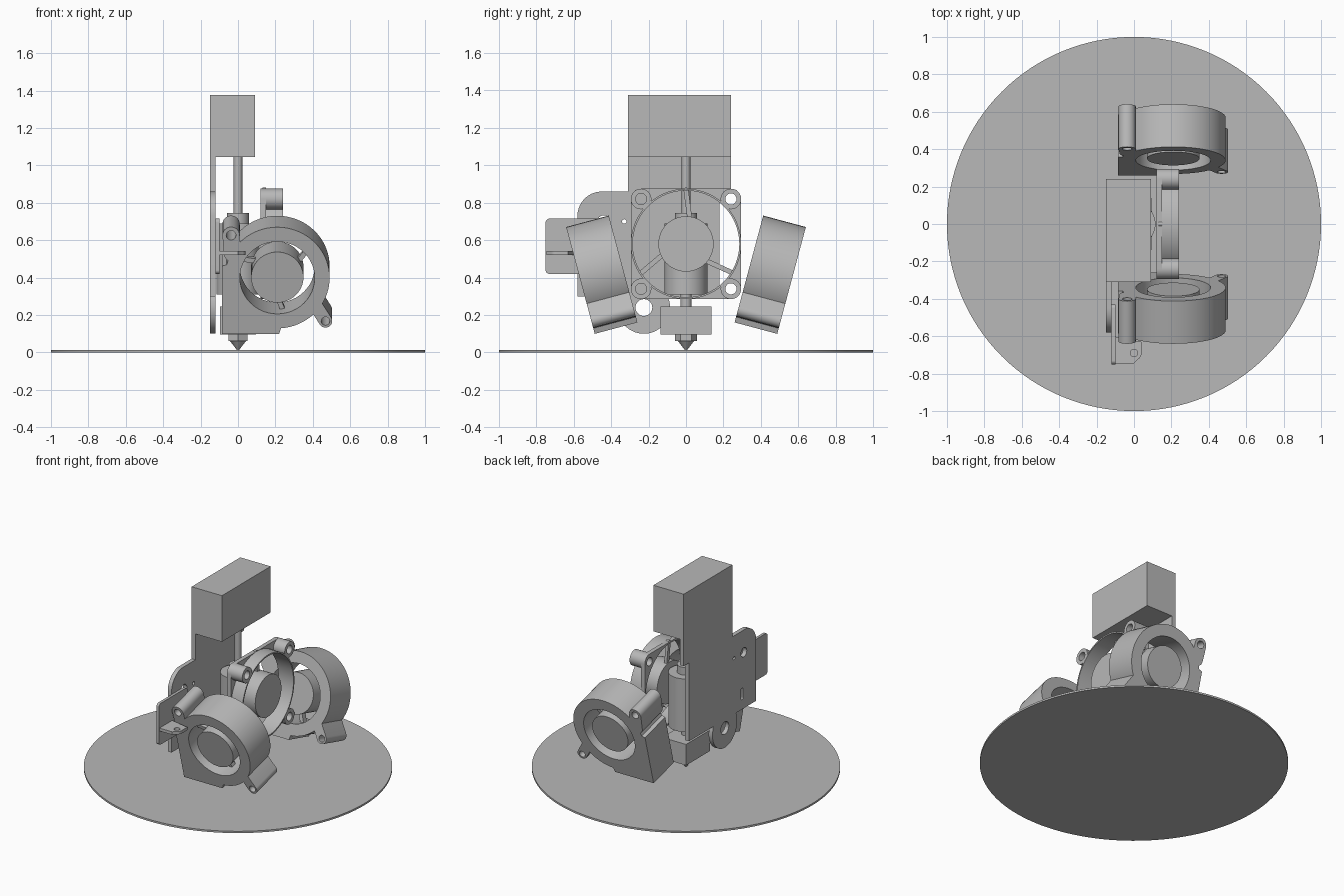
import bpy, bmesh
from math import radians, cos, sin, pi, atan2
from mathutils import Matrix, Vector

cube = bpy.data.objects.get("Cube")
if cube:
    bpy.data.objects.remove(cube)

grey = bpy.data.materials.new("plain_grey")
grey.use_nodes = True
GREY = (0.48, 0.48, 0.48, 1)
grey.diffuse_color = GREY
for node in grey.node_tree.nodes:
    if node.type == 'BSDF_PRINCIPLED':
        node.inputs["Base Color"].default_value = GREY

FACE_X = Matrix.Rotation(pi / 2, 4, 'Z') @ Matrix.Rotation(pi / 2, 4, 'X')
UP = Matrix.Identity(4)


def arc(cx, cy, r, a=0, b=360, n=48):
    """Points on an arc; a full circle leaves out the repeated end point."""
    steps = n if b - a == 360 else n - 1
    return [(cx + r * cos(radians(a + (b - a) * i / steps)),
             cy + r * sin(radians(a + (b - a) * i / steps))) for i in range(n)]


def capsule(p, q, r):
    """Outline of a rounded bar between two points."""
    ang = atan2(q[1] - p[1], q[0] - p[0]) * 180 / pi
    return arc(*q, r, ang - 90, ang + 90, 16) + arc(*p, r, ang + 90, ang + 270, 16)


def round_rect(x0, y0, x1, y1, r):
    pts = []
    for x, y, a in ((x1 - r, y1 - r, 0), (x0 + r, y1 - r, 90),
                    (x0 + r, y0 + r, 180), (x1 - r, y0 + r, 270)):
        pts += arc(x, y, r, a, a + 90, 10)
    return pts


def finish(name, mesh, matrix):
    mesh.materials.clear()
    mesh.materials.append(grey)
    obj = bpy.data.objects.new(name, mesh)
    bpy.context.collection.objects.link(obj)
    obj.matrix_world = matrix
    bpy.ops.object.select_all(action='DESELECT')
    obj.select_set(True)
    bpy.context.view_layer.objects.active = obj
    bpy.ops.object.shade_smooth_by_angle(angle=radians(30))
    return obj


def extrude(name, loops, low, high, matrix):
    """Fill outlines (inner loops become holes) and extrude from low to high."""
    curve = bpy.data.curves.new(name, 'CURVE')
    curve.dimensions, curve.fill_mode = '2D', 'BOTH'
    curve.extrude = (high - low) / 2
    for loop in loops:
        spline = curve.splines.new('POLY')
        spline.points.add(len(loop) - 1)
        for point, (x, y) in zip(spline.points, loop):
            point.co = (x, y, 0, 1)
        spline.use_cyclic_u = True
    helper = bpy.data.objects.new(name + "_outline", curve)
    bpy.context.collection.objects.link(helper)
    bpy.context.view_layer.update()
    deps = bpy.context.evaluated_depsgraph_get()
    mesh = bpy.data.meshes.new_from_object(helper.evaluated_get(deps))
    bpy.data.objects.remove(helper)
    bm = bmesh.new()
    bm.from_mesh(mesh)
    bmesh.ops.remove_doubles(bm, verts=bm.verts, dist=1e-5)
    bmesh.ops.recalc_face_normals(bm, faces=bm.faces)
    bm.to_mesh(mesh)
    bm.free()
    mesh.name = name
    return finish(name, mesh, matrix @ Matrix.Translation((0, 0, (low + high) / 2)))


def box(name, low, high):
    low, high = Vector(low), Vector(high)
    bm = bmesh.new()
    bmesh.ops.create_cube(bm, size=1)
    bmesh.ops.scale(bm, vec=high - low, verts=bm.verts)
    mesh = bpy.data.meshes.new(name)
    bm.to_mesh(mesh)
    bm.free()
    return finish(name, mesh, Matrix.Translation((low + high) / 2))


def cone(name, r0, r1, z0, z1, sides=48):
    bm = bmesh.new()
    bmesh.ops.create_cone(bm, cap_ends=True, segments=sides, radius1=r0, radius2=r1, depth=z1 - z0)
    mesh = bpy.data.meshes.new(name)
    bm.to_mesh(mesh)
    bm.free()
    return finish(name, mesh, Matrix.Translation((0, 0, (z0 + z1) / 2)))


def spokes(name, centre, r0, r1, angles, low, high, matrix):
    cx, cy = centre
    for i, a in enumerate(angles):
        # each spoke leans a little off the radius
        p = (cx + r0 * cos(radians(a)), cy + r0 * sin(radians(a)))
        q = (cx + r1 * cos(radians(a + 8)), cy + r1 * sin(radians(a + 8)))
        extrude(f"{name}_{i + 1}", [capsule(p, q, 0.013)], low, high, matrix)


# Round build plate
cone("round_bed", 1, 1, 0, 0.013, 128)

# Motor block and mounting plate
box("motor_block", (-0.15, -0.31, 1.045), (0.09, 0.24, 1.375))
outline = [(0.24, 1.045), (-0.31, 1.045), (-0.31, 0.86)]
outline += arc(-0.45, 0.73, 0.13, 90, 180, 12) + [(-0.58, 0.3)]
outline += arc(-0.225, 0.24, 0.14, 155, 385, 32)
outline += [(0.18, 0.3), (0.18, 0.86), (0.24, 0.86)]
holes = [arc(-0.225, 0.24, 0.045, n=24), arc(-0.44, 0.7, 0.033, n=24),
         capsule((-0.42, 0.38), (-0.42, 0.44), 0.012), arc(-0.33, 0.7, 0.012, n=16)]
extrude("mounting_plate", [outline] + holes, -0.15, -0.12, FACE_X)

# Sensor bracket on the side of the plate
extrude("bracket_wall", [round_rect(-0.75, 0.42, -0.43, 0.715, 0.02)], -0.12, -0.1, FACE_X)
shelf = [(-0.11, -0.745), (0, -0.745)] + arc(0, -0.69, 0.04, -60, 0, 8) + [(0.04, -0.63), (-0.11, -0.6)]
extrude("bracket_shelf", [shelf, arc(0, -0.69, 0.02, n=16)], 0.522, 0.543, UP)

# Hot end from feed rod to nozzle
cone("feed_rod", 0.023, 0.023, 0.74, 1.045, 24)
cone("heatsink_collar", 0.058, 0.058, 0.69, 0.745)
cone("heatsink", 0.115, 0.115, 0.31, 0.69)
cone("heat_break", 0.03, 0.03, 0.24, 0.31, 24)
box("heater_block", (-0.095, -0.135, 0.095), (0.095, 0.135, 0.245))
cone("nozzle_hex", 0.058, 0.058, 0.06, 0.095, 6)
cone("nozzle_tip", 0.006, 0.042, 0.013, 0.06, 32)

# Square cooling fan
CZ, LUG = 0.58, 0.24
extrude("fan_flange", [round_rect(-0.295, CZ - 0.295, 0.295, CZ + 0.295, 0.055),
                       arc(0, CZ, 0.285, n=64)]
        + [arc(y, CZ + z, 0.03, n=20) for y in (-LUG, LUG) for z in (-LUG, LUG)],
        0.12, 0.15, FACE_X)
extrude("fan_ring", [arc(0, CZ, 0.295, n=64), arc(0, CZ, 0.285, n=64)], 0.15, 0.24, FACE_X)
for y, side in ((-LUG, "right"), (LUG, "left")):
    for z, level in ((-LUG, "lower"), (LUG, "upper")):
        extrude(f"fan_lug_{level}_{side}",
                [arc(y, CZ + z, 0.055, n=32), arc(y, CZ + z, 0.03, n=20)], 0.12, 0.24, FACE_X)
extrude("fan_hub", [arc(0, CZ, 0.148)], 0.125, 0.24, FACE_X)
spokes("fan_spoke", (0, CZ), 0.14, 0.288, (-40, 82, 205), 0.13, 0.15, FACE_X)

# Two tilted blowers
HALF = 0.118
C = (0.21, 0.015)
body = [(-0.085, -0.295), (0.22, -0.295)] + arc(*C, 0.28, -86, 165, 56) + [(-0.085, 0.08)]
for side, y, tilt in (("front", -0.45, 105), ("back", 0.45, 75)):
    frame = Matrix.Translation((0, y, 0.415)) @ Matrix.Rotation(radians(tilt), 4, 'X')
    extrude(f"{side}_blower_housing", [body, arc(*C, 0.2)], -HALF, HALF, frame)
    extrude(f"{side}_blower_hub", [arc(*C, 0.14)], -HALF + 0.01, HALF - 0.01, frame)
    spokes(f"{side}_blower_spoke", C, 0.13, 0.205, (30, 150, 270), -0.02, 0.02, frame)
    upper, lower = (-0.037, 0.25), (0.468, -0.225)
    extrude(f"{side}_blower_upper_lug", [capsule((-0.03, 0.15), upper, 0.046),
                                         arc(*upper, 0.026, n=20)], -HALF, HALF, frame)
    extrude(f"{side}_blower_lower_lug", [capsule((0.41, -0.13), lower, 0.036),
                                         arc(*lower, 0.023, n=20)], -HALF, HALF, frame)
